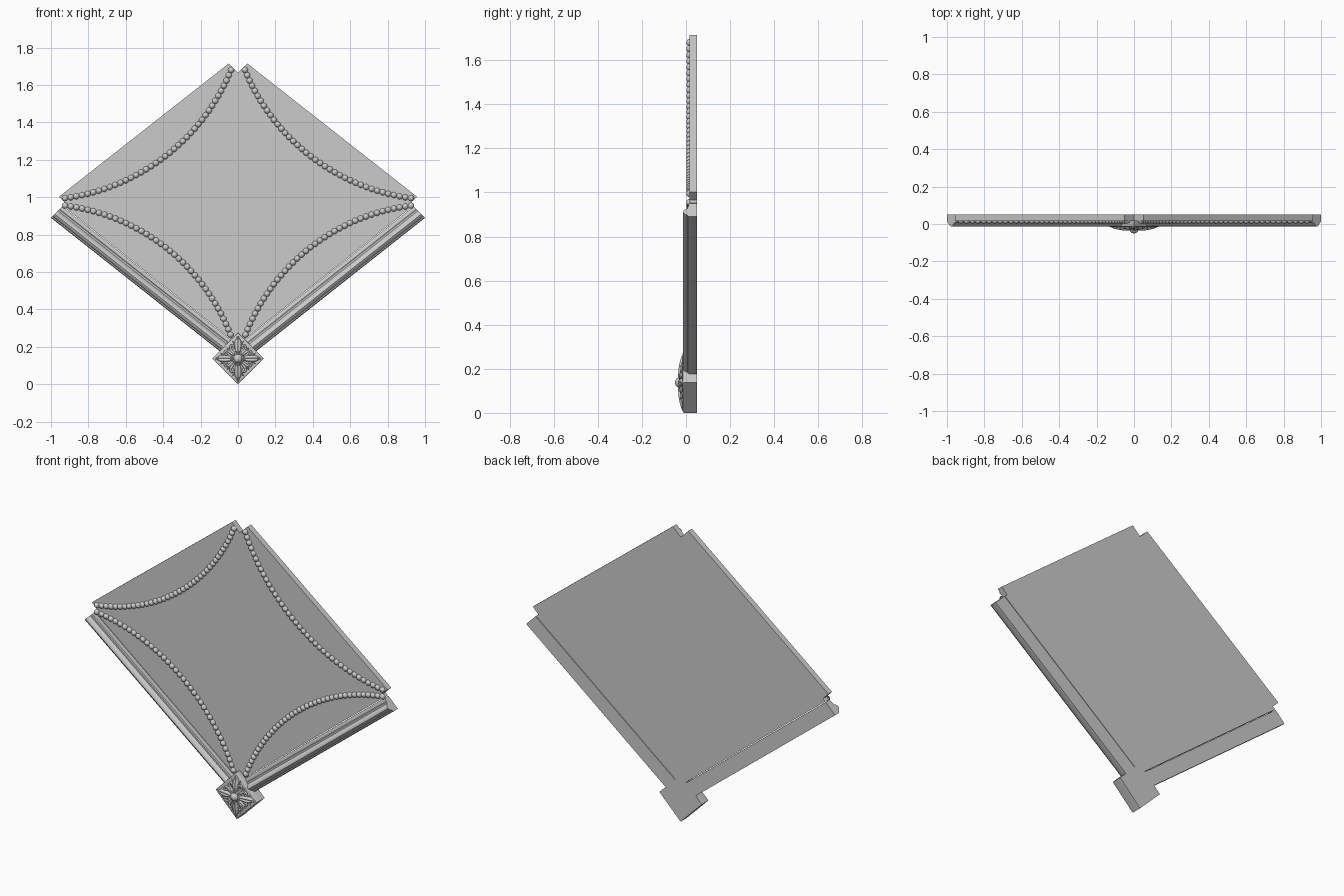
import bpy, bmesh, math
from mathutils import Vector, Matrix

if "Cube" in bpy.data.objects:
    bpy.data.objects.remove(bpy.data.objects["Cube"])

BACK, FACE = 0.05, 0.016      # y of the panel back and front
CZ = 0.1375                   # centre height of the corner block


def finish(name, bm, smooth=None):
    bmesh.ops.recalc_face_normals(bm, faces=bm.faces)
    me = bpy.data.meshes.new(name)
    bm.to_mesh(me)
    bm.free()
    ob = bpy.data.objects.new(name, me)
    bpy.context.collection.objects.link(ob)
    if smooth:
        bpy.ops.object.select_all(action='DESELECT')
        ob.select_set(True)
        bpy.context.view_layer.objects.active = ob
        bpy.ops.object.shade_smooth_by_angle(angle=math.radians(smooth))
    return ob


def prism(pts, y0, y1):
    bm = bmesh.new()
    f = bm.faces.new([bm.verts.new((x, y0, z)) for x, z in pts])
    r = bmesh.ops.extrude_face_region(bm, geom=[f])
    vs = [g for g in r['geom'] if isinstance(g, bmesh.types.BMVert)]
    bmesh.ops.translate(bm, verts=vs, vec=(0, y1 - y0, 0))
    return bm


# Notched panel
half = [(0.035, 0.24), (0.936, 0.953), (0.92, 0.965), (0.957, 1.003), (0.05, 1.715)]
outline = [(0, 0.275)] + half + [(0, 1.665)] + [(-x, z) for x, z in reversed(half)]
finish("panel", prism(outline, FACE, BACK))

# Moulding on both lower edges: profile of (distance inward, y), mitred at 45 degrees
profile = [(0, BACK), (0, 0.014), (0.004, 0.008), (0.011, 0.006), (0.013, 0.0), (0.019, -0.008),
           (0.028, -0.013), (0.037, -0.012), (0.045, -0.006), (0.05, 0.003), (0.053, 0.006),
           (0.062, 0.006), (0.066, 0.011), (0.076, 0.012), (0.085, FACE), (0.085, BACK)]


def on_edge(d, total):
    """Point on the edge line offset by d where x + z equals total."""
    c = 0.1 + 1.274 * d
    x = (total - c) / 1.79
    return x, total - x


bm = bmesh.new()
rings = []
for total in (0.27, 1.89):
    ring = []
    for d, y in profile:
        x, z = on_edge(d, total)
        ring.append(bm.verts.new((x, y, z)))
    rings.append(ring)
    bm.faces.new(ring)
for i in range(len(profile)):
    j = (i + 1) % len(profile)
    bm.faces.new((rings[0][i], rings[0][j], rings[1][j], rings[1][i]))
ob = finish("edge_moulding", bm, 35)
ob.modifiers.new("mirror", 'MIRROR')

# Four curved rows of half-round beads
def bead_row(name, a, b, sag, sx, n=39):
    a, b = Vector((a[0] * sx, a[1])), Vector((b[0] * sx, b[1]))
    mid, chord = (a + b) / 2, b - a
    nrm = Vector((-chord.y, chord.x)).normalized()
    if nrm.dot(Vector((0, 0.96)) - mid) < 0:
        nrm.negate()
    radius = (chord.length ** 2 / 4 + sag ** 2) / (2 * sag)
    sweep = math.asin(chord.length / 2 / radius)
    centre = mid + nrm * (sag - radius)
    bm = bmesh.new()
    for i in range(n):
        t = sweep * (2 * i / (n - 1) - 1)
        p = centre + nrm * radius * math.cos(t) + chord.normalized() * radius * math.sin(t)
        m = Matrix.Translation((p.x, 0.018, p.y)) @ Matrix.Rotation(math.pi / 2, 4, 'X')
        bmesh.ops.create_uvsphere(bm, u_segments=12, v_segments=8, radius=0.0168, matrix=m)
    bmesh.ops.delete(bm, geom=[v for v in bm.verts if v.co.y > 0.02], context='VERTS')
    finish(name, bm, 60)


for side, sx in (("right", 1), ("left", -1)):
    bead_row("upper_beads_" + side, (0.037, 1.68), (0.925, 0.995), 0.15, sx)
    bead_row("lower_beads_" + side, (0.04, 0.265), (0.925, 0.955), 0.155, sx)

# Diamond corner block with softened edges
r = 0.1375
bm = prism([(0, CZ - r), (r, CZ), (0, CZ + r), (-r, CZ)], -0.016, BACK)
front = [e for e in bm.edges if all(v.co.y < 0 for v in e.verts)]
bmesh.ops.bevel(bm, geom=front, offset=0.008, segments=3, profile=0.5, affect='EDGES')
finish("corner_block", bm, 40)


# Rosette leaves: domed blades with a midrib groove, laid out around the block centre
def leaf(bm, angle, r0, r1, width, y0, y1, thick, tilt=0.0, rows=12, cols=8):
    rot = Matrix.Translation((0, 0, CZ)) @ Matrix.Rotation(angle, 4, 'Y')
    grid = []
    for i in range(rows + 1):
        t = i / rows
        w = width * (0.25 + 0.75 * math.sin(math.pi * t ** 1.1)) * (1 - t ** 5)
        row = []
        for j in range(cols + 1):
            u = 2 * j / cols - 1
            lift = (1 - u * u) ** 0.5 - 0.45 * math.exp(-(u / 0.25) ** 2)
            lift *= math.sin(math.pi * (0.12 + 0.88 * t)) ** 0.5 if t < 1 else 0
            y = y0 + (y1 - y0) * t - thick * lift
            x = u * w + tilt * t * t
            row.append(bm.verts.new(rot @ Vector((x, y, r0 + (r1 - r0) * t))))
        grid.append(row)
    for i in range(rows):
        for j in range(cols):
            bm.faces.new((grid[i][j], grid[i][j + 1], grid[i + 1][j + 1], grid[i + 1][j]))


bm = bmesh.new()
for k in range(4):
    a = k * math.pi / 2
    leaf(bm, a, 0.015, 0.131, 0.02, -0.026, -0.011, 0.016)              # to block corners
    for s in (-1, 1):
        leaf(bm, a, 0.035, 0.098, 0.011, -0.018, -0.012, 0.012, s * 0.034)  # side lobes
    leaf(bm, a + math.pi / 4, 0.015, 0.086, 0.014, -0.024, -0.012, 0.012)   # to block sides
finish("rosette_leaves", bm, 70)

# Rosette scrolls flanking the diagonal leaves
cu = bpy.data.curves.new("rosette_scrolls", 'CURVE')
cu.dimensions = '3D'
cu.bevel_depth = 0.0055
cu.bevel_resolution = 2
cu.use_fill_caps = True
for k in range(4):
    for s in (-1, 1):
        pts = [(s * 0.004, 0.03)]
        for i in range(13):
            t = i / 12
            q, rad = math.pi * (1.0 - 1.6 * t), 0.013 * (1 - 0.6 * t)
            pts.append((s * (0.023 + rad * math.cos(q)), 0.064 + rad * math.sin(q)))
        sp = cu.splines.new('POLY')
        sp.points.add(len(pts) - 1)
        rot = Matrix.Rotation(math.pi / 4 + k * math.pi / 2, 4, 'Y')
        for p, (x, z) in zip(sp.points, pts):
            v = rot @ Vector((x, -0.022, z))
            p.co = (v.x, v.y, v.z + CZ, 1)
ob = bpy.data.objects.new("rosette_scrolls", cu)
bpy.context.collection.objects.link(ob)

# Rosette centre button on a low collar
bm = bmesh.new()
for rad, y, depth in ((0.034, -0.016, 0.022), (0.023, -0.03, 0.02)):
    m = Matrix.Translation((0, y, CZ)) @ Matrix.Rotation(math.pi / 2, 4, 'X') \
        @ Matrix.Diagonal((rad, rad, depth, 1))
    bmesh.ops.create_uvsphere(bm, u_segments=24, v_segments=12, radius=1, matrix=m)
finish("rosette_button", bm, 60)
